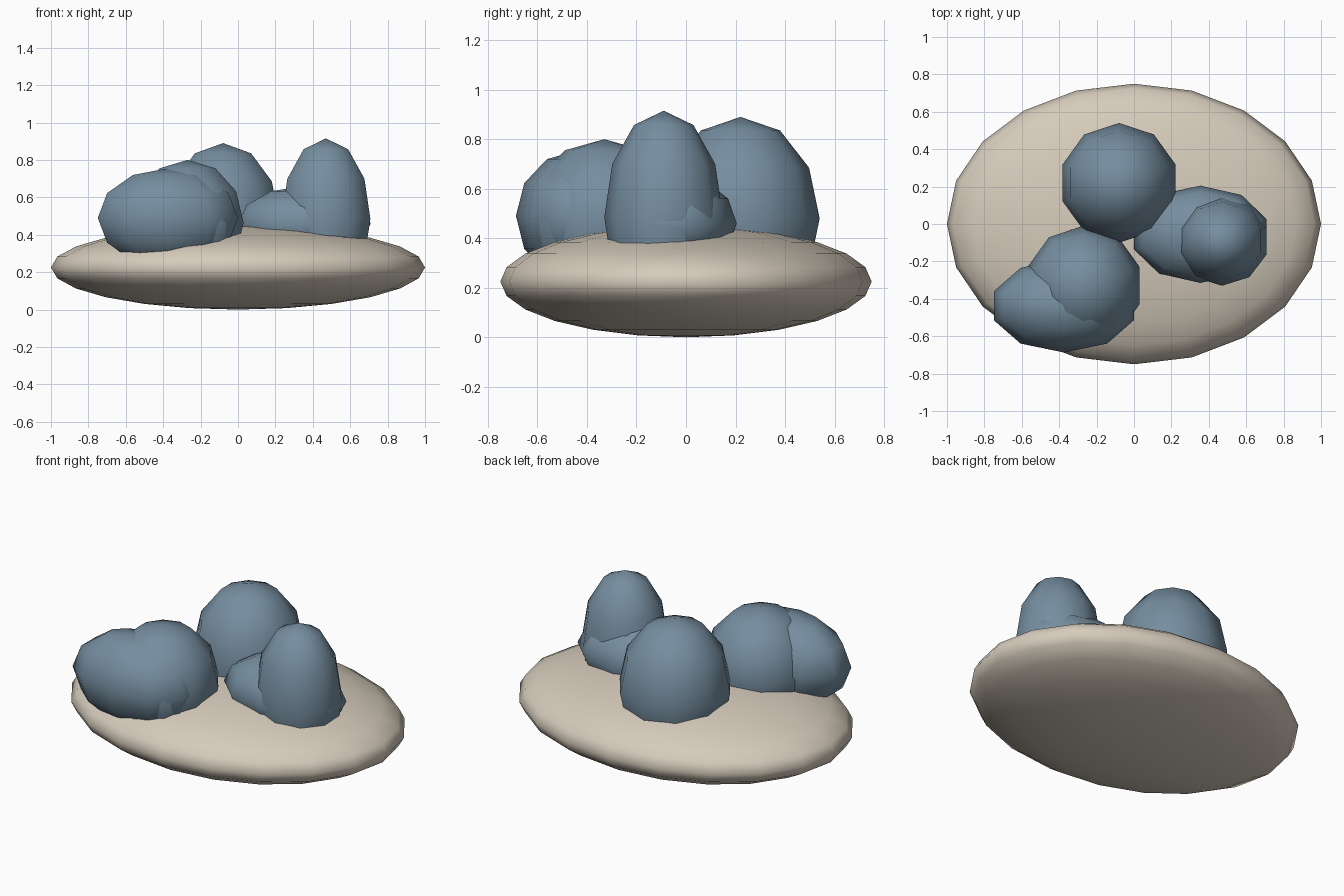
import bpy
import bmesh
from mathutils import Matrix

if "Cube" in bpy.data.objects:
    bpy.data.objects.remove(bpy.data.objects["Cube"])


def material(name, color):
    mat = bpy.data.materials.new(name)
    mat.diffuse_color = (*color, 1.0)
    mat.use_nodes = True
    mat.node_tree.nodes["Principled BSDF"].inputs["Base Color"].default_value = mat.diffuse_color
    return mat


def ellipsoid(name, center, radii, segments, rings, mat):
    """Smooth low-resolution sphere stretched to three radii."""
    bm = bmesh.new()
    bmesh.ops.create_uvsphere(
        bm, u_segments=segments, v_segments=rings, radius=1.0,
        matrix=Matrix.Translation(center) @ Matrix.Diagonal((*radii, 1.0)))
    for face in bm.faces:
        face.smooth = True
    mesh = bpy.data.meshes.new(name)
    bm.to_mesh(mesh)
    bm.free()
    mesh.materials.append(mat)
    obj = bpy.data.objects.new(name, mesh)
    bpy.context.collection.objects.link(obj)
    return obj


sand = material("pale_sand", (0.67, 0.60, 0.50))
slate = material("slate_blue", (0.18, 0.27, 0.35))

# Flattened sand mound
ellipsoid("sand_mound", (0, 0, 0.225), (1.0, 0.75, 0.225), 20, 12, sand)

# Rocks half sunk in the sand: centre, radii
rocks = {
    "back_rock": ((-0.08, 0.22, 0.48), (0.317, 0.32, 0.41)),
    "tall_rock": ((0.47, -0.09, 0.485), (0.25, 0.24, 0.43)),
    "low_rock": ((0.355, -0.055, 0.46), (0.373, 0.26, 0.20)),
    "front_rock": ((-0.27, -0.33, 0.465), (0.315, 0.32, 0.335)),
    "long_front_rock": ((-0.375, -0.437, 0.49), (0.394, 0.25, 0.265)),
}
for name, (center, radii) in rocks.items():
    ellipsoid(name, center, radii, 10, 6, slate)
